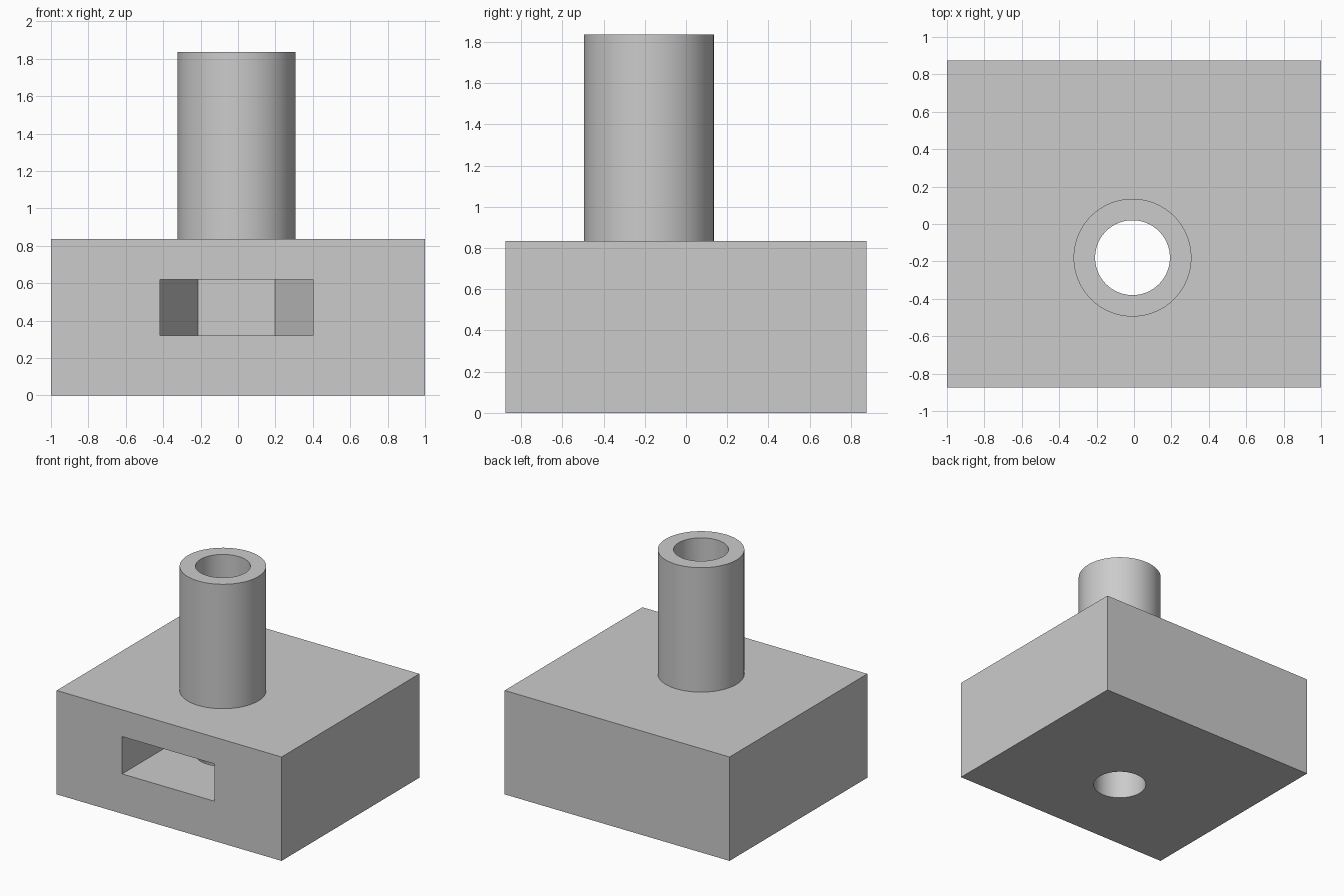
import bpy
import math

cube = bpy.data.objects.get("Cube")
if cube:
    bpy.data.objects.remove(cube, do_unlink=True)

grey = bpy.data.materials.new("plain grey")
grey.use_nodes = True
colour = (0.6, 0.6, 0.6, 1)
grey.diffuse_color = colour
grey.node_tree.nodes["Principled BSDF"].inputs["Base Color"].default_value = colour

# Main dimensions
CX, CY = -0.008, -0.18
DEPTH, BLOCK_TOP, TUBE_TOP = 0.875, 0.835, 1.835
OUTER, BORE, NUT = 0.315, 0.2, 0.41
SLOT_LOW, SLOT_HIGH = 0.32, 0.62


def prism(name, outline, low, high):
    """Closed solid extruded upward from a counter-clockwise outline."""
    n = len(outline)
    verts = [(x, y, z) for z in (low, high) for x, y in outline]
    faces = [tuple(reversed(range(n))), tuple(range(n, 2 * n))]
    faces += [(i, (i + 1) % n, (i + 1) % n + n, i + n) for i in range(n)]
    mesh = bpy.data.meshes.new(name)
    mesh.from_pydata(verts, [], faces)
    mesh.materials.append(grey)
    obj = bpy.data.objects.new(name, mesh)
    bpy.context.collection.objects.link(obj)
    return obj


def circle(radius, sides=96):
    return [(CX + radius * math.cos(math.tau * i / sides),
             CY + radius * math.sin(math.tau * i / sides)) for i in range(sides)]


def select(obj):
    bpy.ops.object.select_all(action="DESELECT")
    obj.select_set(True)
    bpy.context.view_layer.objects.active = obj


def cut(obj, cutter):
    cutter.hide_render = True
    select(obj)
    mod = obj.modifiers.new("cut", "BOOLEAN")
    mod.operation, mod.solver, mod.object = "DIFFERENCE", "EXACT", cutter
    bpy.ops.object.modifier_apply(modifier=mod.name)
    bpy.data.objects.remove(cutter, do_unlink=True)


# Block and tube
block = prism("base_block", [(-1, -DEPTH), (1, -DEPTH), (1, DEPTH), (-1, DEPTH)], 0, BLOCK_TOP)
tube = prism("upright_tube", circle(OUTER), BLOCK_TOP, TUBE_TOP)

# Front slot ending in a half hexagon
back = [(CX + NUT * math.cos(a), CY + NUT * math.sin(a))
        for a in (math.pi * i / 3 for i in range(4))]
slot = [(CX - NUT, -1), (CX + NUT, -1)] + back
cut(block, prism("slot_cutter", slot, SLOT_LOW, SLOT_HIGH))

# Bore through both parts
for part in (block, tube):
    cut(part, prism("bore_cutter", circle(BORE), -0.1, TUBE_TOP + 0.1))
    select(part)
    bpy.ops.object.shade_smooth_by_angle(angle=math.radians(30))
